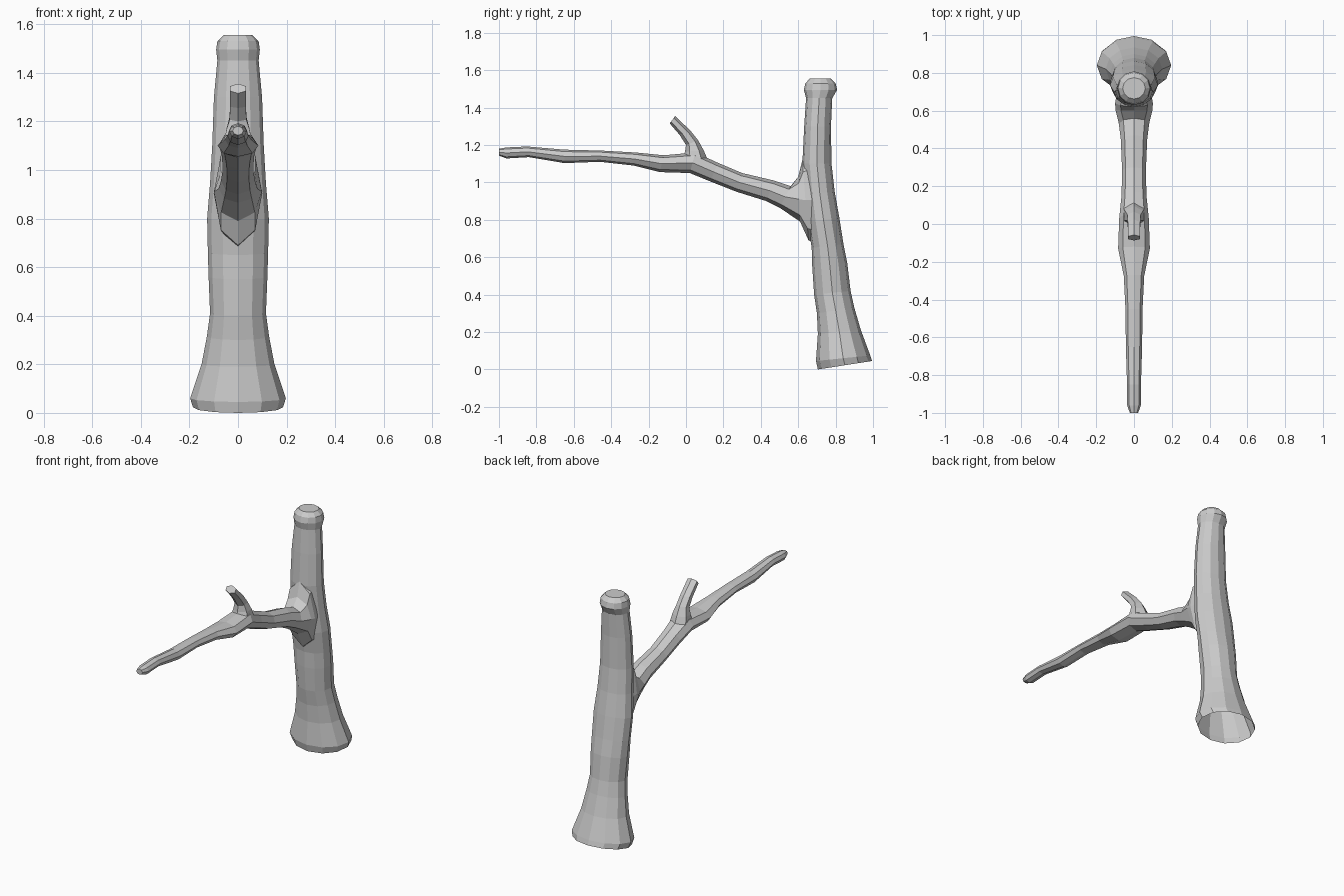
import bpy, bmesh
from math import sin, cos, pi
from mathutils import Vector


def tube(name, rings, sides):
    """Loft rings; each ring is (y1, z1, y2, z2, half_width_x), with 1 and 2 opposite edges."""
    bm = bmesh.new()
    loops = []
    for y1, z1, y2, z2, w in rings:
        a, b = Vector((0, y1, z1)), Vector((0, y2, z2))
        mid, half = (a + b) / 2, (a - b) / 2
        loops.append([bm.verts.new(mid + half * cos(2 * pi * i / sides)
                                   + Vector((w * sin(2 * pi * i / sides), 0, 0)))
                      for i in range(sides)])
    for lo, hi in zip(loops, loops[1:]):
        for i in range(sides):
            j = (i + 1) % sides
            bm.faces.new((lo[i], lo[j], hi[j], hi[i]))
    bm.faces.new(loops[0])
    bm.faces.new(loops[-1])
    bmesh.ops.recalc_face_normals(bm, faces=bm.faces)
    me = bpy.data.meshes.new(name)
    bm.to_mesh(me)
    bm.free()
    ob = bpy.data.objects.new(name, me)
    bpy.context.collection.objects.link(ob)
    return ob


# Trunk: front edge, back edge, half width
trunk = tube("tree_trunk", [
    (.705, .00, .995, .045, .185), (.695, .045, .985, .075, .197),
    (.705, .19, .935, .21, .150), (.70, .30, .90, .33, .128),
    (.685, .40, .88, .42, .115), (.675, .55, .862, .57, .121),
    (.672, .65, .842, .67, .124), (.650, .79, .82, .81, .127),
    (.635, .94, .795, .95, .115), (.622, 1.10, .778, 1.10, .106),
    (.632, 1.30, .775, 1.30, .099), (.642, 1.45, .782, 1.45, .085),
    (.630, 1.495, .808, 1.495, .090), (.638, 1.53, .80, 1.53, .085),
    (.662, 1.555, .775, 1.555, .060)], 12)

# Main branch, flaring where it meets the trunk
branch = tube("main_branch", [
    (.72, 1.16, .74, .66, .085), (.622, 1.12, .655, .69, .100),
    (.60, 1.03, .610, .79, .098), (.56, .98, .50, .865, .080),
    (.47, 1.01, .43, .90, .070), (.30, 1.05, .27, .95, .063),
    (.17, 1.105, .13, 1.005, .066), (.05, 1.16, .02, 1.05, .078),
    (-.12, 1.145, -.14, 1.055, .084), (-.27, 1.16, -.28, 1.09, .054),
    (-.45, 1.17, -.46, 1.11, .045), (-.65, 1.175, -.65, 1.103, .043),
    (-.85, 1.192, -.84, 1.135, .037), (-.96, 1.187, -.96, 1.128, .036),
    (-1.0, 1.18, -1.0, 1.143, .022)], 8)

# Twig stub on top of the branch
twig = tube("twig", [
    (-.03, 1.10, .13, 1.09, .070), (-.005, 1.165, .095, 1.17, .055),
    (.00, 1.20, .065, 1.225, .040), (-.035, 1.255, .025, 1.275, .038),
    (-.087, 1.315, -.058, 1.355, .038)], 6)

# Weld the limbs into one skin
for limb in (branch, twig):
    mod = trunk.modifiers.new("join", 'BOOLEAN')
    mod.operation, mod.solver, mod.object = 'UNION', 'EXACT', limb
dg = bpy.context.evaluated_depsgraph_get()
skin = bpy.data.meshes.new_from_object(trunk.evaluated_get(dg))
trunk.modifiers.clear()
trunk.data = skin
for limb in (branch, twig):
    bpy.data.objects.remove(limb)

# The foot of the trunk is open
bm = bmesh.new()
bm.from_mesh(skin)
foot = [f for f in bm.faces if f.normal.z < -.9 and f.calc_center_median().z < .06]
bmesh.ops.delete(bm, geom=foot, context='FACES')
bm.to_mesh(skin)
bm.free()
